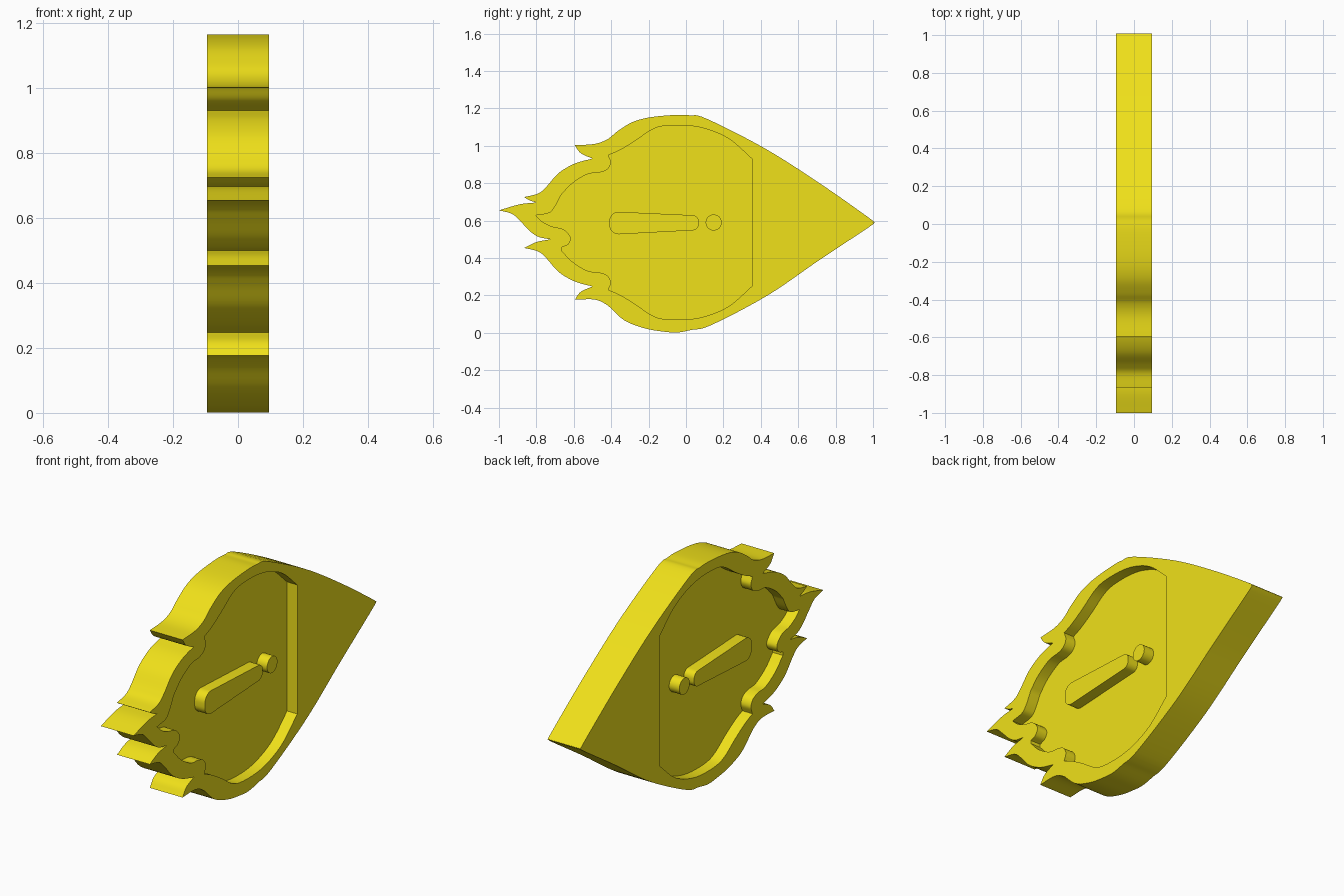
import bpy, bmesh
from math import cos, sin, pi, radians
from mathutils import Vector

if "Cube" in bpy.data.objects:
    bpy.data.objects.remove(bpy.data.objects["Cube"])

HALF = 0.095     # half thickness of the plate
FLOOR = 0.036    # half thickness of the web between the two recesses
MID = 0.59       # height of the mirror axis


def smooth(pts, n=6):
    """Catmull-Rom curve through pts, ends stay sharp; last point left out."""
    p = [Vector(q) for q in pts]
    if len(p) < 3:
        return p[:-1]
    p = [2 * p[0] - p[1]] + p + [2 * p[-1] - p[-2]]
    out = []
    for a, b, c, d in zip(p, p[1:], p[2:], p[3:]):
        for k in range(n):
            t = k / n
            out.append(0.5 * (2 * b + (c - a) * t + (2 * a - 5 * b + 4 * c - d) * t * t
                              + (3 * b - a - 3 * c + d) * t ** 3))
    return out


def flip(segments):
    """Mirror a run of segments across the long axis, reversing its order."""
    return [[(y, 2 * MID - z) for y, z in reversed(s)] for s in reversed(segments)]


def loop(segments):
    return [v for s in segments for v in smooth(s)]


def slab(name, outline, x0, x1):
    """Extrude a closed (y, z) outline from x0 to x1."""
    bm = bmesh.new()
    a = [bm.verts.new((x0, y, z)) for y, z in outline]
    b = [bm.verts.new((x1, y, z)) for y, z in outline]
    bm.faces.new(a)
    bm.faces.new(b[::-1])
    for i in range(len(a)):
        j = (i + 1) % len(a)
        bm.faces.new((a[i], b[i], b[j], a[j]))
    bmesh.ops.recalc_face_normals(bm, faces=bm.faces)
    me = bpy.data.meshes.new(name)
    bm.to_mesh(me)
    bm.free()
    ob = bpy.data.objects.new(name, me)
    bpy.context.collection.objects.link(ob)
    return ob


def arc(cy, cz, r, a0, a1, n):
    return [(cy + r * cos(radians(a0 + (a1 - a0) * k / n)),
             cz + r * sin(radians(a0 + (a1 - a0) * k / n))) for k in range(n + 1)]


def combine(target, other, operation):
    mod = target.modifiers.new("cut", "BOOLEAN")
    mod.operation, mod.solver, mod.object = operation, "EXACT", other
    bpy.context.view_layer.objects.active = target
    bpy.ops.object.modifier_apply(modifier=mod.name)
    bpy.data.objects.remove(other)


# outer outline: pointed nose, rounded back, flame-like tail
nose_top = [(1.0, .59), (.985, .61), (.71, .803), (.42, .987), (.11, 1.145),
            (.02, 1.163), (-.06, 1.165), (-.195, 1.152), (-.29, 1.125),
            (-.366, 1.078), (-.42, 1.035), (-.49, 1.01), (-.595, 1.003)]
flames = [[(-.595, 1.003), (-.562, .96), (-.50, .932)],
          [(-.50, .932), (-.595, .905), (-.68, .855), (-.745, .783),
           (-.79, .745), (-.866, .726)]]
tail = [[(-.866, .726), (-.835, .708), (-.80, .697)],
        [(-.80, .697), (-.89, .687), (-1.0, .655)],
        [(-1.0, .655), (-.93, .636), (-.885, .596), (-.83, .54), (-.785, .512), (-.725, .50)],
        [(-.725, .50), (-.80, .485), (-.866, .454)]]
nose_bottom = [(-.595, .177), (-.49, .178), (-.42, .147), (-.33, .067), (-.22, .024),
               (-.115, .006), (-.045, .002), (.03, .016), (.136, .042), (.436, .2),
               (.714, .39), (.985, .57), (1.0, .59)]
body = slab("body", loop([nose_top] + flames + tail + flip(flames) + [nose_bottom]), -HALF, HALF)

# recess outline, cut into both faces
upper = [[(.355, .928), (.24, 1.03), (.13, 1.083), (.02, 1.107), (-.11, 1.107),
          (-.185, 1.085), (-.275, 1.024), (-.355, .976), (-.415, .95)],
         [(-.415, .95), (-.402, .91), (-.42, .874), (-.463, .857), (-.527, .848),
          (-.607, .80), (-.666, .74)]]
notch = [[(-.666, .74), (-.703, .671), (-.735, .64), (-.805, .628)],
         [(-.805, .628), (-.767, .594), (-.72, .57), (-.655, .553), (-.617, .51),
          (-.63, .473), (-.666, .457)],
         [(-.666, .457), (-.666, .44)]]
recess = loop([*upper, *notch, *flip(upper), [(.355, .252), (.355, .928)]])
for i, s in enumerate((-1, 1)):
    cutter = slab("recess_cutter", recess, *sorted((s * FLOOR, s * (HALF + .05))))
    combine(body, cutter, "DIFFERENCE")

# raised tapered bar and dot standing in the recesses
bar = (arc(.035, .595, .034, 0, 90, 6) + arc(-.36, .597, .05, 90, 180, 8)
       + arc(-.36, .577, .05, 180, 270, 8) + arc(.035, .582, .034, 270, 360, 6))
dot = arc(.148, MID, .043, 0, 360, 32)[:-1]
for name, shape in (("raised_bar", bar), ("raised_dot", dot)):
    combine(body, slab(name, shape, -HALF, HALF), "UNION")

# yellow finish
mat = bpy.data.materials.new("yellow")
mat.diffuse_color = (.87, .75, .01, 1)
mat.use_nodes = True
mat.node_tree.nodes["Principled BSDF"].inputs["Base Color"].default_value = mat.diffuse_color
body.data.materials.clear()
body.data.materials.append(mat)
bpy.ops.object.select_all(action="DESELECT")
body.select_set(True)
bpy.context.view_layer.objects.active = body
bpy.ops.object.shade_smooth_by_angle(angle=radians(30))
